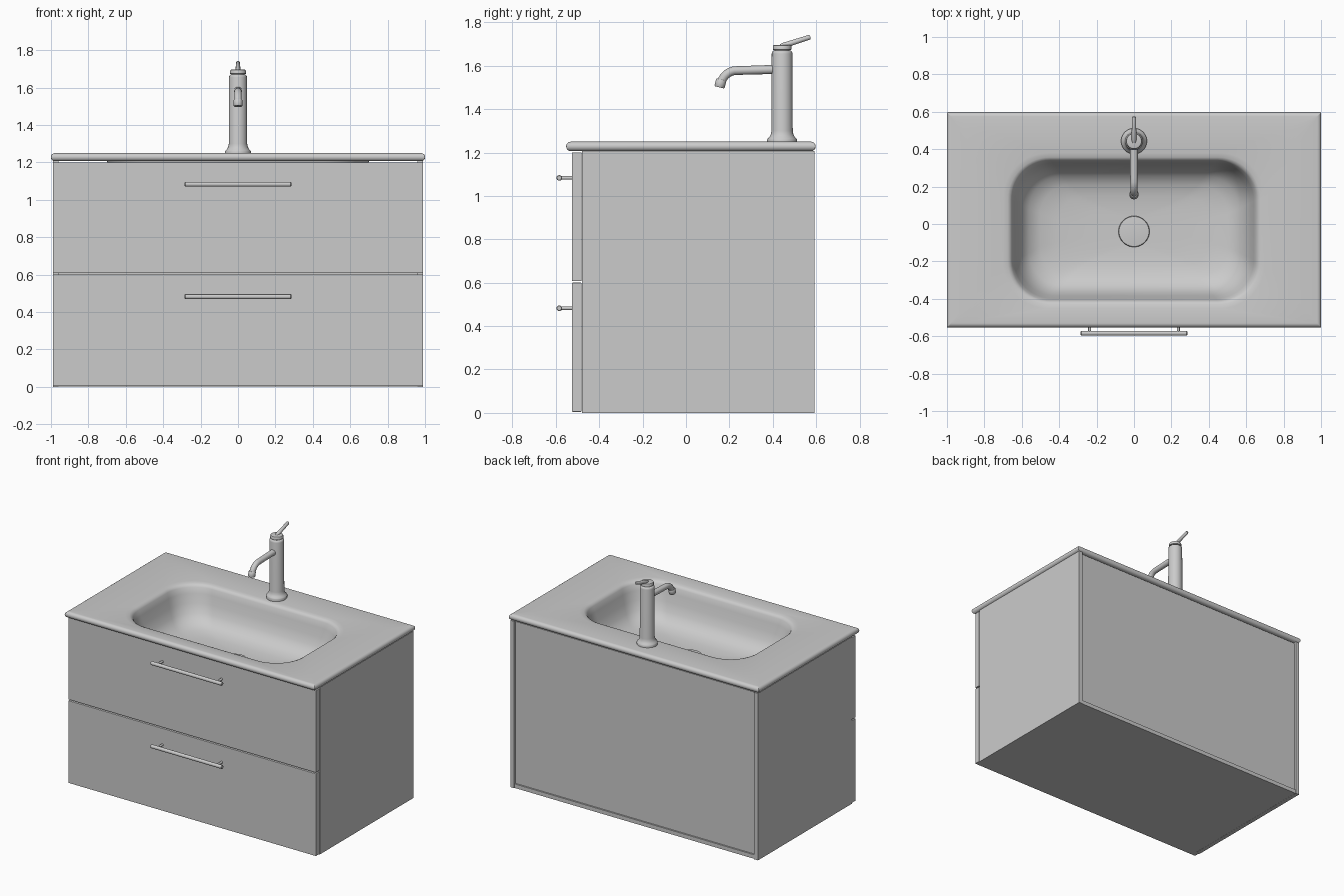
import bpy, bmesh, math
from mathutils import Vector

if "Cube" in bpy.data.objects:
    bpy.data.objects.remove(bpy.data.objects["Cube"])


def finish(name, bm, smooth=True):
    bmesh.ops.recalc_face_normals(bm, faces=bm.faces)
    me = bpy.data.meshes.new(name)
    bm.to_mesh(me)
    bm.free()
    ob = bpy.data.objects.new(name, me)
    bpy.context.collection.objects.link(ob)
    if smooth:
        bpy.ops.object.select_all(action='DESELECT')
        ob.select_set(True)
        bpy.context.view_layer.objects.active = ob
        bpy.ops.object.shade_smooth_by_angle(angle=math.radians(40))
    return ob


def box(name, x0, x1, y0, y1, z0, z1, bevel=0):
    bm = bmesh.new()
    bmesh.ops.create_cube(bm, size=1)
    for v in bm.verts:
        v.co = ((x0 + x1) / 2 + v.co.x * (x1 - x0),
                (y0 + y1) / 2 + v.co.y * (y1 - y0),
                (z0 + z1) / 2 + v.co.z * (z1 - z0))
    if bevel:
        bmesh.ops.bevel(bm, geom=bm.edges[:], offset=bevel, segments=2,
                        profile=0.5, affect='EDGES')
    return finish(name, bm, False)


def bridge(bm, rings):
    for a, b in zip(rings, rings[1:]):
        n = len(a)
        for i in range(n):
            bm.faces.new((a[i], a[(i + 1) % n], b[(i + 1) % n], b[i]))


def tube(name, path, radii, n=32):
    """Round section swept along a path with a radius at every point."""
    pts = [Vector(p) for p in path]
    bm, rings = bmesh.new(), []
    for i, p in enumerate(pts):
        t = (pts[min(i + 1, len(pts) - 1)] - pts[max(i - 1, 0)]).normalized()
        side = Vector((0, 1, 0)) if abs(t.x) > 0.9 else Vector((1, 0, 0))
        other = t.cross(side).normalized()
        rings.append([bm.verts.new(p + radii[i] * (side * math.cos(a) + other * math.sin(a)))
                      for a in (2 * math.pi * k / n for k in range(n))])
    bridge(bm, rings)
    bm.faces.new(rings[0])
    bm.faces.new(rings[-1])
    return finish(name, bm)


def lathe(name, x, y, profile, n=40):
    return tube(name, [(x, y, z) for r, z in profile], [r for r, z in profile], n)


def rounded_rect(bm, hx, hy, cy, r, z, k=14):
    ring = []
    for q, (sx, sy) in enumerate(((1, 1), (-1, 1), (-1, -1), (1, -1))):
        for i in range(k + 1):
            a = math.pi / 2 * (q + i / k)
            # tiny spread keeps circle points distinct at the quadrant joins
            ring.append(bm.verts.new((sx * (hx - r + 0.0005) + r * math.cos(a),
                                      cy + sy * (hy - r + 0.0005) + r * math.sin(a), z)))
    return ring


# Cabinet carcass, open at the front behind the drawers
BACK = 0.592
for s, side in ((-1, "left"), (1, "right")):
    x0, x1 = sorted((s * 0.99, s * 0.96))
    box(side + "_side_panel", x0, x1, -0.48, BACK, 0, 1.206)
box("bottom_panel", -0.96, 0.96, -0.48, BACK - 0.004, 0.001, 0.03)
box("back_panel", -0.96, 0.96, BACK - 0.035, BACK - 0.015, 0.03, 1.2)

# Drawer fronts with bar handles
for name, z0, z1, hz in (("lower", 0.005, 0.6, 0.482), ("upper", 0.608, 1.2, 1.083)):
    box(name + "_drawer_front", -0.99, 0.99, -0.525, -0.482, z0, z1, 0.002)
    tube(name + "_handle_bar",
         [(x, -0.584, hz) for x in (-0.285, -0.282, 0.282, 0.285)],
         [0.010, 0.013, 0.013, 0.010], 20)
    for s, side in ((-1, "left"), (1, "right")):
        tube(f"{name}_{side}_handle_post",
             [(s * 0.237, y, hz) for y in (-0.52, -0.584)], [0.008, 0.008], 16)

# Washbasin: bullnose slab, gently dished top, bowl and its outer shell
bm = bmesh.new()
rings = []
CY, BY = 0.0225, -0.036
for i in range(9):
    a = -math.pi / 2 + math.pi * i / 8
    d = 0.022 * (1 - math.cos(a))
    rings.append(rounded_rect(bm, 1 - d, 0.5745 - d, CY, 0.003, 1.228 + 0.022 * math.sin(a)))
bowl = ((0.70, 0.415, 0.24, 1.241), (0.675, 0.392, 0.225, 1.238),
        (0.662, 0.381, 0.215, 1.232), (0.652, 0.373, 0.21, 1.22),
        (0.64, 0.362, 0.205, 1.18), (0.622, 0.347, 0.20, 1.12),
        (0.597, 0.325, 0.19, 1.06), (0.56, 0.293, 0.18, 1.015),
        (0.50, 0.245, 0.16, 0.988), (0.40, 0.185, 0.13, 0.974),
        (0.25, 0.125, 0.10, 0.968), (0.07, 0.07, 0.07, 0.965))
for hx, hy, r, z in bowl:
    rings.append(rounded_rect(bm, hx, hy, BY, r, z))
bridge(bm, rings)
bm.faces.new(rings[-1])
shell = [rings[0]]
for hx, hy, r, z in ((0.70, 0.415, 0.24, 1.206), (0.685, 0.40, 0.23, 1.16),
                     (0.65, 0.37, 0.21, 1.06), (0.59, 0.32, 0.19, 0.985),
                     (0.50, 0.25, 0.16, 0.95), (0.07, 0.07, 0.07, 0.93)):
    shell.append(rounded_rect(bm, hx, hy, BY, r, z))
bridge(bm, shell)
bm.faces.new(shell[-1])
finish("washbasin", bm)

# Drain cover
lathe("drain_cover", 0, -0.04, ((0.07, 0.96), (0.081, 0.968), (0.083, 0.976),
                                (0.08, 0.981), (0.05, 0.984), (0.01, 0.985)))

# Tap body with flared foot, neck groove and cap
FY = 0.443
lathe("tap_body", 0, FY, ((0.068, 1.238), (0.069, 1.258), (0.066, 1.264), (0.058, 1.272),
                          (0.052, 1.284), (0.049, 1.30), (0.048, 1.655), (0.046, 1.664),
                          (0.040, 1.669)))
lathe("tap_cap", 0, FY, ((0.034, 1.665), (0.034, 1.672), (0.043, 1.674), (0.043, 1.688),
                         (0.040, 1.694), (0.034, 1.696)))

# Spout: straight run, bend, then a nozzle tilted slightly forward
path = [(0, FY, 1.584), (0, 0.25, 1.578)]
for i in range(1, 11):
    a = math.radians(90 + 78 * i / 10)
    path.append((0, 0.235 + 0.075 * math.cos(a), 1.503 + 0.075 * math.sin(a)))
tube("tap_spout", path, [0.021] + [0.02] * (len(path) - 1), 24)
tube("tap_nozzle", [(0, 0.163, 1.536), (0, 0.162, 1.532), (0, 0.155, 1.504), (0, 0.154, 1.50)],
     [0.021, 0.024, 0.024, 0.021], 24)

# Lever
tube("tap_lever", [(0, 0.435, 1.688), (0, 0.45, 1.693), (0, 0.568, 1.731), (0, 0.573, 1.7325)],
     [0.010, 0.013, 0.011, 0.008], 20)
